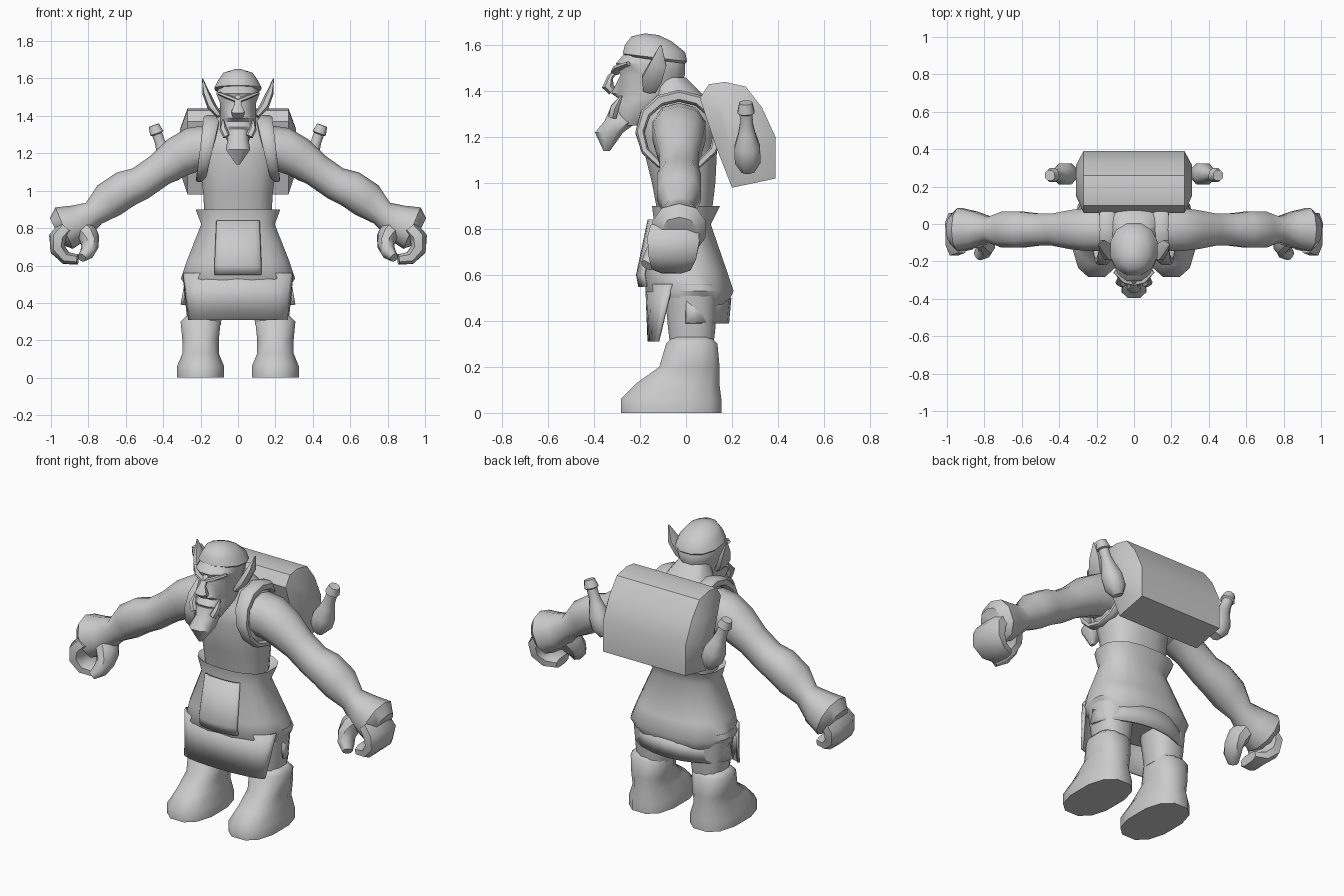
import bpy, bmesh, math
from mathutils import Vector

cube = bpy.data.objects.get("Cube")
if cube:
    bpy.data.objects.remove(cube, do_unlink=True)

clay = bpy.data.materials.new("light_grey")
clay.use_nodes = True
grey = (0.6, 0.6, 0.6, 1)
clay.diffuse_color = grey
clay.node_tree.nodes["Principled BSDF"].inputs["Base Color"].default_value = grey

ACROSS, ALONG = Vector((1, 0, 0)), Vector((0, 1, 0))


def finish(name, bm, angle):
    """Turn a bmesh into a smooth shaded object with sharp creases."""
    bmesh.ops.recalc_face_normals(bm, faces=bm.faces)
    mesh = bpy.data.meshes.new(name)
    bm.to_mesh(mesh)
    bm.free()
    mesh.materials.append(clay)
    mesh.polygons.foreach_set("use_smooth", [True] * len(mesh.polygons))
    mesh.set_sharp_from_angle(angle=math.radians(angle))
    obj = bpy.data.objects.new(name, mesh)
    bpy.context.scene.collection.objects.link(obj)
    return obj


def skin(name, rings, closed=False, angle=50):
    """Bridge rings of points and cap the ends, or close the loop."""
    bm = bmesh.new()
    loops = [[bm.verts.new(point) for point in ring] for ring in rings]
    pairs = list(zip(loops, loops[1:]))
    if closed:
        pairs.append((loops[-1], loops[0]))
    else:
        bm.faces.new(loops[0])
        bm.faces.new(loops[-1])
    for lower, upper in pairs:
        for i in range(len(lower)):
            bm.faces.new((lower[i - 1], lower[i], upper[i], upper[i - 1]))
    return finish(name, bm, angle)


def oval(count, power):
    """Unit oval; a power below one makes it boxier."""
    for i in range(count):
        angle = math.tau * (i + 0.5) / count
        c, s = math.cos(angle), math.sin(angle)
        yield math.copysign(abs(c) ** power, c), math.copysign(abs(s) ** power, s)


def stack(name, rows, x=0, count=12, power=0.8, tilt=0):
    """Level oval rings: height, half width, front y, back y."""
    rings = []
    for z, width, front, back in rows:
        middle, depth = (front + back) / 2, (back - front) / 2
        rings.append([(x + width * c, middle + depth * s, z + tilt * (middle + depth * s))
                      for c, s in oval(count, power)])
    return skin(name, rings)


def tube(name, points, radii, ref=ALONG, flat=1, side=1, count=8, power=0.9, closed=False):
    """Tube on a path; radii run along ref, flat scales the other way."""
    path = [Vector((side * x, y, z)) for x, y, z in points]
    last, rings = len(path) - 1, []
    for i, (point, radius) in enumerate(zip(path, radii)):
        after = path[(i + 1) % len(path)] if closed else path[min(i + 1, last)]
        before = path[i - 1] if closed else path[max(i - 1, 0)]
        heading = (after - before).normalized()
        u = (ref - heading * ref.dot(heading)).normalized()
        v = heading.cross(u) * flat
        rings.append([point + radius * (u * c + v * s) for c, s in oval(count, power)])
    return skin(name, rings, closed)


def panel(name, rows, columns=10):
    """Curved cloth: height, half width, centre y, edge y."""
    bm = bmesh.new()
    grid = []
    for z, width, middle, edge in rows:
        angles = [math.pi * (i / columns - 0.5) for i in range(columns + 1)]
        grid.append([bm.verts.new((width * math.sin(angle),
                                   edge + (middle - edge) * math.cos(angle), z))
                     for angle in angles])
    for upper, lower in zip(grid, grid[1:]):
        for i in range(columns):
            bm.faces.new((upper[i], upper[i + 1], lower[i + 1], lower[i]))
    obj = finish(name, bm, 50)
    solid = obj.modifiers.new("thickness", "SOLIDIFY")
    solid.thickness = 0.015
    solid.offset = 0
    return obj


def curl(start, end, lean, steps=5):
    """Arc of finger points around the grip of the hand."""
    for i in range(steps):
        part = i / (steps - 1)
        angle = math.radians(start + (end - start) * part)
        yield (0.88 + 0.09 * math.cos(angle), -0.05 - lean * part,
               0.72 + 0.09 * math.sin(angle))


# Body and neck
stack("torso", [(.84, .18, -.12, .11), (1, .19, -.15, .13), (1.2, .22, -.2, .14),
                (1.28, .23, -.18, .14), (1.36, .14, -.14, .1), (1.46, .08, -.15, 0)], count=16)

# Skirt with flared waistband, apron, loincloth and back hem
stack("skirt", [(.87, .18, -.12, .11), (.9, .23, -.15, .15), (.82, .2, -.14, .11),
                (.62, .28, -.18, .18), (.53, .31, -.18, .21), (.47, .27, -.14, .18)], count=16)
panel("apron", [(.84, .11, -.16, -.14), (.6, .12, -.21, -.18), (.55, .12, -.2, -.17)])
panel("loincloth", [(.56, .29, -.17, -.06), (.31, .26, -.16, -.12)])
panel("back_hem", [(.5, .28, .19, 0), (.39, .3, .18, 0)])

# Head, cap, nose and beard
stack("head", [(1.6, .08, -.24, -.05), (1.52, .12, -.31, 0), (1.47, .1, -.29, 0),
               (1.39, .1, -.33, -.04), (1.37, .1, -.3, -.05), (1.34, .1, -.33, -.08),
               (1.25, .05, -.29, -.19)], power=.9)
stack("cap", [(1.52, .12, -.26, 0), (1.53, .13, -.28, .01), (1.57, .11, -.27, 0),
              (1.61, .08, -.24, -.06), (1.63, .02, -.18, -.12)], tilt=-.12, power=.95)
tube("nose", [(0, -.29, 1.51), (0, -.33, 1.46), (0, -.34, 1.42), (0, -.32, 1.4)],
     (.015, .02, .04, .03), ref=ACROSS, flat=.7)
stack("beard", [(1.33, .06, -.33, -.24), (1.27, .06, -.36, -.2), (1.22, .07, -.4, -.27),
                (1.14, .01, -.36, -.33)], count=8)

# Bedroll pack with domed ends
outline = [(.06, 1.37), (.1, 1.43), (.17, 1.44), (.26, 1.42), (.33, 1.33),
           (.39, 1.2), (.39, 1.02), (.2, .98), (.13, 1.16)]
heart = Vector((.24, 1.22))
rings = []
for x, scale in ((-.31, .5), (-.27, 1), (.27, 1), (.31, .5)):
    section = [heart.lerp(Vector(corner), scale) for corner in outline]
    rings.append([(x, y, z) for y, z in section])
skin("backpack", rings, angle=35)

for label, side in (("left", 1), ("right", -1)):
    # Boot and trouser leg
    stack(label + "_boot", [(0, .13, -.29, .16), (.06, .13, -.29, .16), (.13, .1, -.22, .15),
                            (.2, .1, -.12, .15), (.3, .11, -.09, .14), (.33, .08, -.06, .11)],
          x=side * .2)
    stack(label + "_leg", [(.28, .09, -.07, .12), (.36, .1, -.08, .13), (.56, .12, -.1, .14)],
          x=side * .18)

    # Arm, curled fingers and thumb
    arm = [(.16, 1.23), (.24, 1.22), (.32, 1.18), (.42, 1.11), (.52, 1.04),
           (.6, 1.01), (.69, .95), (.77, .88), (.85, .83), (.93, .8), (.97, .78)]
    tube(label + "_arm", [(x, -.03, z) for x, z in arm],
         (.12, .12, .11, .09, .09, .1, .1, .07, .1, .12, .08), side=side, count=10)
    tube(label + "_fingers", curl(60, -105, .02), (.11, .12, .11, .09, .07),
         flat=.4, side=side, power=.7)
    tube(label + "_thumb", curl(130, 240, .12), (.07, .07, .06, .05, .03),
         flat=.8, side=side)

    # Shoulder strap loop
    turns = [math.tau * i / 12 for i in range(12)]
    tube(label + "_strap", [(.17 - .03 * math.sin(turn), -.03 + .17 * math.cos(turn),
                             1.22 + .16 * math.sin(turn)) for turn in turns],
         [.035 + .01 * math.sin(turn) for turn in turns],
         ref=ACROSS, flat=.6, side=side, power=.6, closed=True)

    # Ear, eyebrow and tusk
    tube(label + "_ear", [(.1, -.16, 1.4), (.14, -.15, 1.45), (.17, -.12, 1.52),
                          (.19, -.11, 1.6)], (.03, .05, .04, .004),
         flat=.5, side=side, count=6)
    tube(label + "_eyebrow", [(0, -.31, 1.48), (.05, -.3, 1.5), (.1, -.25, 1.52)],
         (.02, .02, .015), flat=.6, side=side, count=6)
    tube(label + "_tusk", [(.06, -.32, 1.29), (.08, -.31, 1.33), (.08, -.28, 1.38)],
         (.02, .02, .004), side=side, count=6)

    # Hanging bottle with stopper
    base, top = Vector((.34, .27, 1.05)), Vector((.45, .26, 1.35))
    profile = ((0, .03), (.15, .06), (.35, .06), (.55, .04), (.7, .03), (.84, .03),
               (.86, .04), (1, .03))
    tube(label + "_bottle", [base.lerp(top, part) for part, radius in profile],
         [radius for part, radius in profile], side=side)
